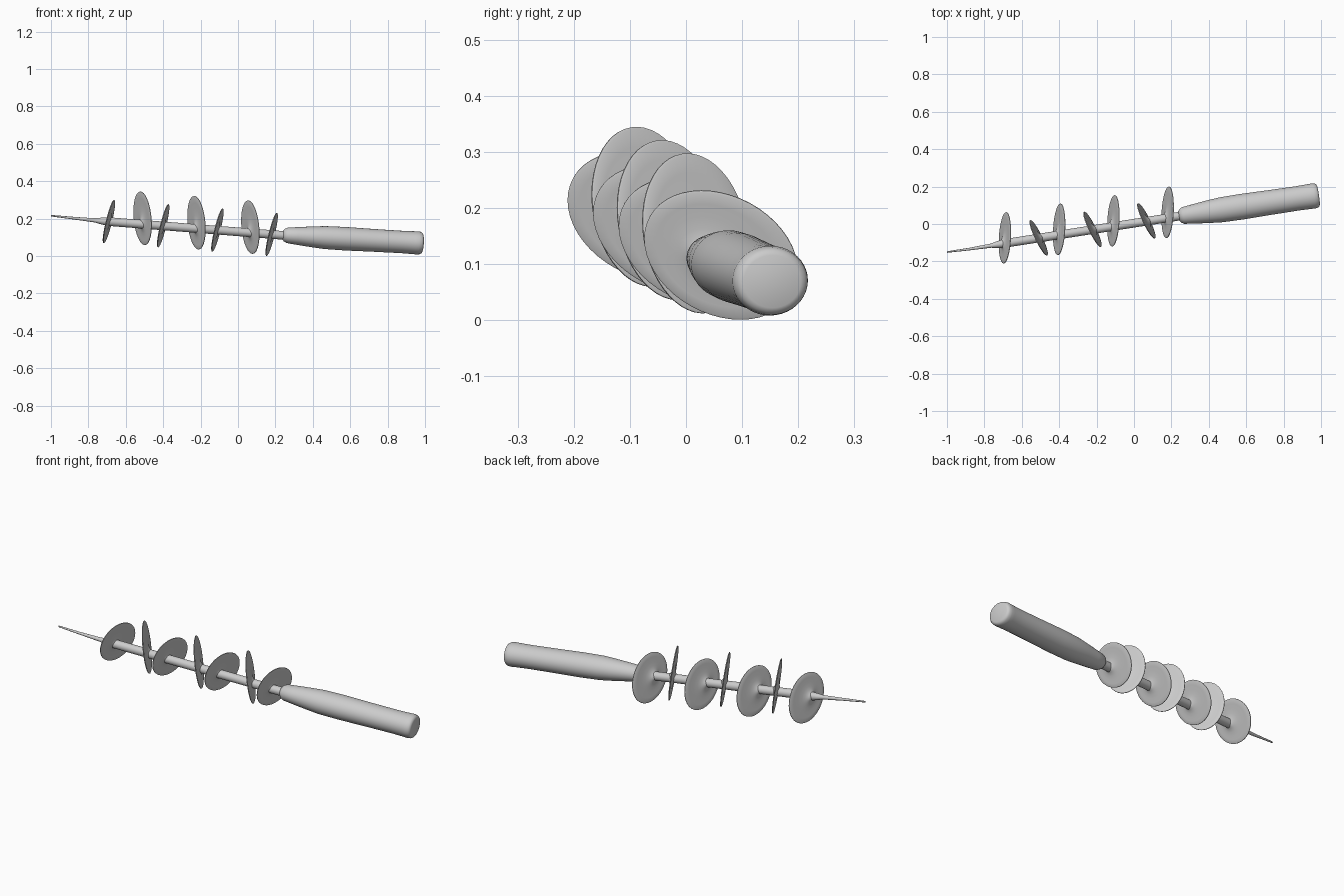
import bpy, bmesh
from math import cos, sin, tau, sqrt, radians
from mathutils import Vector

if "Cube" in bpy.data.objects:
    bpy.data.objects.remove(bpy.data.objects["Cube"])


def finish(name, bm, angle=40):
    bmesh.ops.recalc_face_normals(bm, faces=bm.faces)
    me = bpy.data.meshes.new(name)
    bm.to_mesh(me)
    bm.free()
    ob = bpy.data.objects.new(name, me)
    bpy.context.collection.objects.link(ob)
    bpy.ops.object.select_all(action='DESELECT')
    ob.select_set(True)
    bpy.context.view_layer.objects.active = ob
    bpy.ops.object.shade_smooth_by_angle(angle=radians(angle))


def skin(bm, rings):
    """Bridge consecutive vertex rings with quads."""
    for a, b in zip(rings, rings[1:]):
        n = len(a)
        for i in range(n):
            bm.faces.new((a[i], a[(i + 1) % n], b[(i + 1) % n], b[i]))


def loft(name, stations, sy=1.0, sz=1.0, n=32):
    """Tube through (centre, radius) stations, rings square to the overall axis."""
    bm = bmesh.new()
    axis = (stations[-1][0] - stations[0][0]).normalized()
    up = (Vector((0, 0, 1)) - axis * axis.z).normalized()
    side = up.cross(axis)
    rings = [[bm.verts.new(c + side * (r * sy * cos(tau * i / n)) + up * (r * sz * sin(tau * i / n)))
              for i in range(n)] for c, r in stations]
    skin(bm, rings)
    bm.faces.new(rings[0])
    bm.faces.new(rings[-1])
    finish(name, bm)


def shaft_at(x):
    return Vector((x, -0.105 + 0.156 * (x + 0.7), 0.185 - 0.079 * (x + 0.7)))


def fin(name, centre, sy, sz, cov, p, q, n=48):
    """Thin tilted oval plate, flaring into a hub where the shaft passes."""
    bm = bmesh.new()
    hub = shaft_at(centre.x)
    hub.x += p * (hub.y - centre.y) + q * (hub.z - centre.z)
    rim = []
    for i in range(n):
        t = tau * i / n
        y = sy * cos(t)
        z = cov / sy * cos(t) + sqrt(sz * sz - cov * cov / (sy * sy)) * sin(t)
        rim.append(centre + Vector((p * y + q * z, y, z)))
    normal = Vector((1, -p, -q)).normalized()
    steps = [0.08, 0.16, 0.22, 0.3, 0.42, 0.6, 0.8, 0.97, 1.0]
    prof = [(t, 1) for t in steps] + [(t, -1) for t in reversed(steps)]
    rings = []
    for t, s in prof:
        h = (0.003 if t < 0.99 else 0.0015) + 0.03 * (1 - t) ** 6
        rings.append([bm.verts.new(hub.lerp(v, t) + normal * (h * s)) for v in rim])
    skin(bm, rings)
    bm.faces.new(rings[0])
    bm.faces.new(rings[-1])
    finish(name, bm, 60)


# Shaft with its tapered, slightly bent tip
loft("shaft_and_tip", [
    (Vector((-1.0, -0.15, 0.216)), 0.004),
    (Vector((-0.88, -0.134, 0.203)), 0.007),
    (Vector((-0.765, -0.116, 0.191)), 0.011),
    (Vector((-0.735, -0.111, 0.188)), 0.017),
    (shaft_at(-0.705), 0.022),
    (shaft_at(-0.68), 0.023),
    (shaft_at(0.27), 0.023)])

# Fins in two alternating tilts
for i in range(4):
    x = -0.69 + 0.29 * i
    c = Vector((x, -0.074 + 0.157 * (x + 0.69), 0.185 - 0.079 * (x + 0.69)))
    fin(f"wide_fin_{i + 1}", c, 0.137, 0.115, -0.004, 0.109, 0.275)
for i in range(3):
    x = -0.51 + 0.288 * i
    c = Vector((x, -0.074 + 0.157 * (x + 0.51), 0.202 - 0.082 * (x + 0.51)))
    fin(f"tall_fin_{i + 1}", c, 0.094, 0.1425, -0.0021, -0.5, -0.135)

# Swelling handle with a rounded butt
a, b = Vector((0.24, 0.042, 0.112)), Vector((0.986, 0.154, 0.069))
prof = [(0, 0.024), (0.01, 0.034), (0.03, 0.042), (0.1, 0.048), (0.2, 0.056), (0.3, 0.0625),
        (0.45, 0.064), (0.65, 0.062), (0.85, 0.061), (0.94, 0.0625), (0.965, 0.0635),
        (0.985, 0.061), (0.995, 0.056), (1.0, 0.048)]
loft("handle", [(a.lerp(b, t), r) for t, r in prof], 1.07, 0.98, 40)
